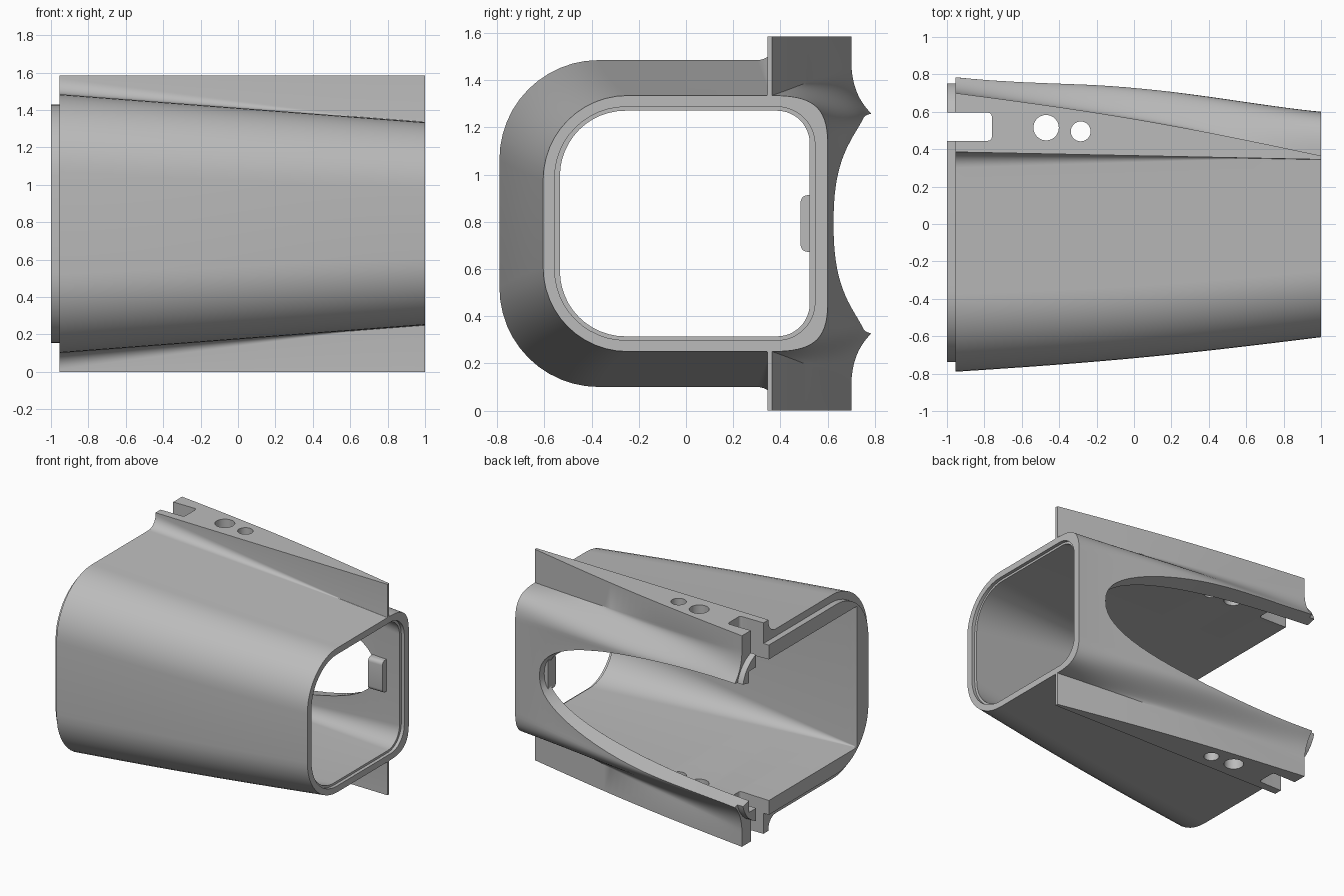
import bpy, bmesh, math
from math import sin, cos, pi
from mathutils import Vector

cube = bpy.data.objects.get("Cube")
if cube:
    bpy.data.objects.remove(cube, do_unlink=True)

MID = 0.7925            # height of the horizontal symmetry plane
X0, X1 = -0.955, 1.0    # wide end and narrow end of the shell

grey = bpy.data.materials.new("plain_grey")
grey.use_nodes = True
grey.diffuse_color = (0.5, 0.5, 0.5, 1)
grey.node_tree.nodes["Principled BSDF"].inputs["Base Color"].default_value = (0.5, 0.5, 0.5, 1)


def mix(a, b, t):
    return a + (b - a) * t


def loft(name, rings):
    """Solid skinned over rings of equal point count."""
    bm = bmesh.new()
    rows = [[bm.verts.new(p) for p in ring] for ring in rings]
    n = len(rows[0])
    for a, b in zip(rows, rows[1:]):
        for i in range(n):
            j = (i + 1) % n
            bm.faces.new((a[i], a[j], b[j], b[i]))
    bm.faces.new(rows[0])
    bm.faces.new(rows[-1])
    bmesh.ops.recalc_face_normals(bm, faces=bm.faces)
    mesh = bpy.data.meshes.new(name)
    bm.to_mesh(mesh)
    bm.free()
    obj = bpy.data.objects.new(name, mesh)
    mesh.materials.append(grey)
    bpy.context.collection.objects.link(obj)
    return obj


def arc(cy, cz, r, a0, a1, n=12):
    return [(cy + r * cos(mix(a0, a1, i / n)), cz + r * sin(mix(a0, a1, i / n)))
            for i in range(n + 1)]


def mirrored(x, half):
    """Full ring at x from its upper half, given front to back."""
    pts = half + [(y, -z) for y, z in reversed(half)]
    return [(x, y, MID + z) for y, z in pts]


def rounded(x, front, back, h, rf, rb):
    half = arc(front + rf, h - rf, rf, pi, pi / 2) + arc(back - rb, h - rb, rb, pi / 2, 0)
    return mirrored(x, half)


def bezier(p, n=16):
    p = [Vector(q) for q in p]
    out = []
    for i in range(n + 1):
        t = i / n
        s = 1 - t
        out.append(tuple(p[0] * s**3 + p[1] * 3*s*s*t + p[2] * 3*s*t*t + p[3] * t**3))
    return out


def shell_ring(t):
    h = mix(0.692, 0.542, t)
    front = mix(-0.79, -0.605, t) - 0.018 * sin(pi * t)
    rf = mix(0.42, 0.357, t)
    fin_front = mix(0.385, 0.345, t)
    fin_back = mix(0.70, 0.365, t) + 0.025 * sin(pi * t)
    back = mix(0.79, 0.60, t) + 0.03 * sin(pi * t) ** 2
    fil = max(0.004, 0.085 * (1 - t / 0.85))
    half = arc(front + rf, h - rf, rf, pi, pi / 2)
    half += arc(fin_front - fil, h + fil, fil, -pi / 2, 0, 8)
    half += [(fin_front, MID), (fin_back, MID)]
    # concave fin root at the wide end turns into a convex corner at the narrow end
    half += bezier([(fin_back, h),
                    (mix(fin_back, 0.53, t), mix(0.56, 0.542, t)),
                    (mix(0.75, back, t), mix(0.50, 0.50, t)),
                    (back, mix(0.46, 0.34, t))])
    return mirrored(mix(X0, X1, t), half)


# Main parts
shell = loft("shell_with_fins", [shell_ring(i / 32) for i in range(33)])
lip = loft("wide_end_lip", [rounded(x, -0.737, 0.76, 0.6375, 0.38, 0.24)
                            for x in (-1.0, X0 + 0.0005)])

# Cutters: cavity, rim recess, back opening, slot and holes
cutters = []
rings = []
for i in range(-1, 26):
    t = i / 24
    rings.append(rounded(mix(-1, 1, t), mix(-0.60, -0.533, t), mix(0.68, 0.522, t),
                         mix(0.53, 0.477, t), max(0.004, mix(0.004, 0.28, t)),
                         max(0.004, mix(0.004, 0.14, t))))
cutters.append(loft("cavity_cutter", rings))
cutters.append(loft("rim_cutter", [rounded(x, -0.556, 0.546, 0.494, 0.30, 0.16)
                                   for x in (0.975, 1.1)]))


def opening_ring(y, half, tip):
    pts = [(-1.1, -half)]
    for i in range(41):
        a = mix(-pi / 2, pi / 2, i / 40)
        x = X0 + (tip - X0) * abs(cos(a)) ** 0.85
        z = half * math.copysign(abs(sin(a)) ** 0.85, a)
        pts.append((x, z))
    pts.append((-1.1, half))
    return [(x, y, MID + z) for x, z in pts]


cutters.append(loft("opening_cutter", [opening_ring(0.45, 0.39, 0.75),
                                       opening_ring(0.85, 0.48, 0.82)]))


def vertical_cutter(name, pts):
    cutters.append(loft(name, [[(x, y, z) for x, y in pts] for z in (-0.1, 1.7)]))


vertical_cutter("slot_cutter", [(-1.1, 0.445)] + arc(-0.78, 0.465, 0.02, -pi / 2, 0, 5)
                + arc(-0.78, 0.575, 0.02, 0, pi / 2, 5) + [(-1.1, 0.595)])
for name, x, y, r in (("large_hole", -0.47, 0.515, 0.068), ("small_hole", -0.285, 0.495, 0.053)):
    vertical_cutter(name + "_cutter", arc(x, y, r, 0, 2 * pi, 40)[:-1])

for obj in (shell, lip):
    bpy.context.view_layer.objects.active = obj
    for cutter in cutters:
        mod = obj.modifiers.new(cutter.name, "BOOLEAN")
        mod.operation = "DIFFERENCE"
        mod.solver = "EXACT"
        mod.object = cutter
        bpy.ops.object.modifier_apply(modifier=mod.name)
for cutter in cutters:
    bpy.data.objects.remove(cutter, do_unlink=True)

# Small stop tab on the inside of the back wall
tab_outline = (arc(0.515, 0.09, 0.03, pi, pi / 2, 5) + [(0.58, 0.12)])
tab = loft("inner_stop_tab", [mirrored(x, tab_outline) for x in (0.74, 0.86)])

bpy.ops.object.select_all(action="DESELECT")
for obj in (shell, lip, tab):
    obj.select_set(True)
bpy.context.view_layer.objects.active = shell
bpy.ops.object.shade_smooth_by_angle(angle=math.radians(25))
